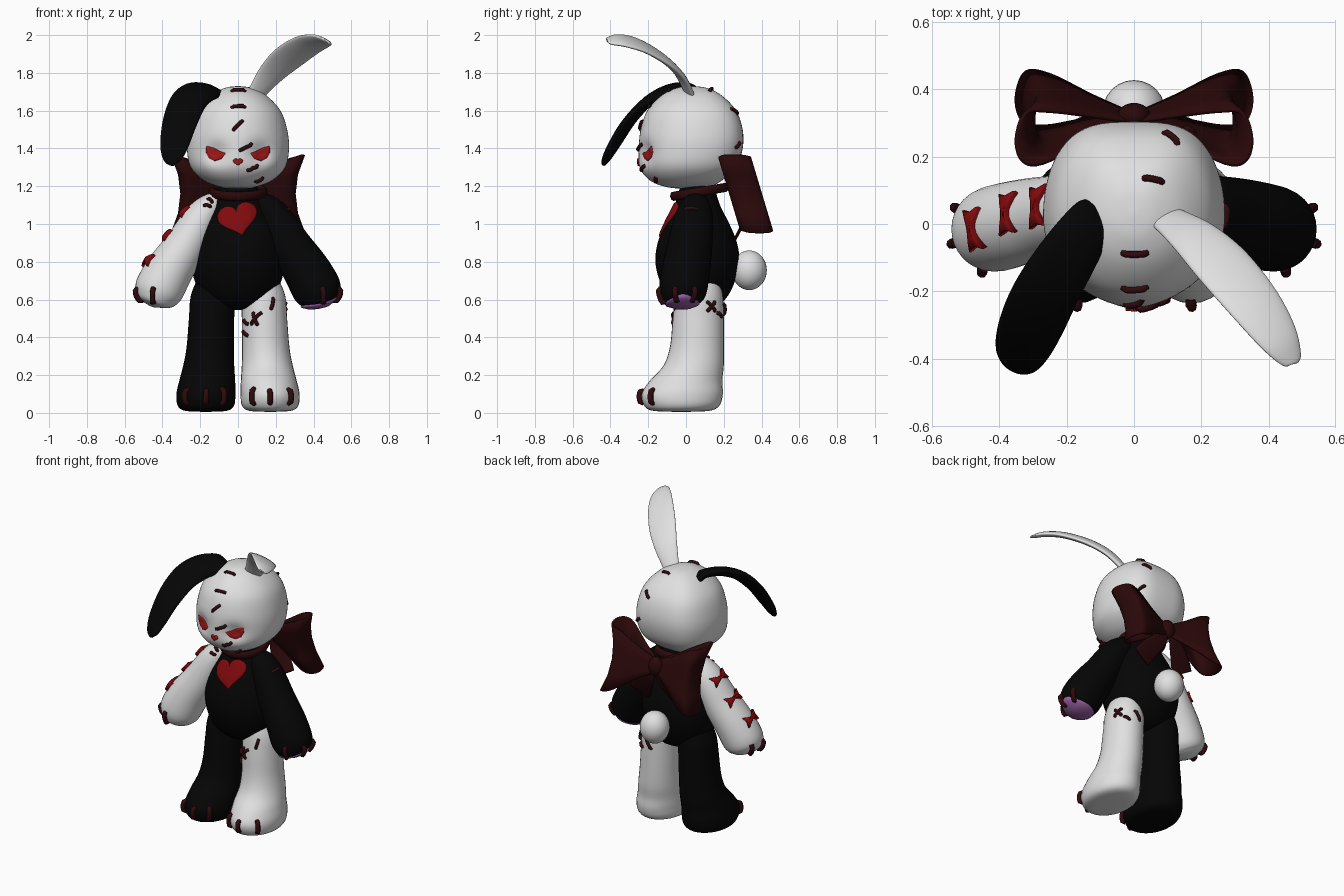
import bpy, bmesh, math
from mathutils import Vector, Matrix
from mathutils.bvhtree import BVHTree

if "Cube" in bpy.data.objects:
    bpy.data.objects.remove(bpy.data.objects["Cube"])


def material(name, r, g, b):
    m = bpy.data.materials.new(name)
    m.use_nodes = True
    m.diffuse_color = (r, g, b, 1)
    bsdf = next(n for n in m.node_tree.nodes if n.type == 'BSDF_PRINCIPLED')
    bsdf.inputs["Base Color"].default_value = (r, g, b, 1)
    bsdf.inputs["Roughness"].default_value = 0.8
    return m


WHITE = material("white plush", .75, .75, .75)
BLACK = material("black plush", .0015, .0015, .0015)
MAROON = material("maroon ribbon", .024, .0025, .003)
THREAD = material("dark thread", .028, .003, .004)
RED = material("red cloth", .22, .003, .004)
EYE = material("red eye", .36, .009, .009)
PURPLE = material("purple pad", .33, .12, .37)


def finish(bm, name, mat):
    """Turn a bmesh into a smooth object and return it with its search tree."""
    bmesh.ops.recalc_face_normals(bm, faces=bm.faces)
    mesh = bpy.data.meshes.new(name)
    tree = BVHTree.FromBMesh(bm)
    bm.to_mesh(mesh)
    bm.free()
    mesh.materials.append(mat)
    mesh.shade_smooth()
    ob = bpy.data.objects.new(name, mesh)
    bpy.context.collection.objects.link(ob)
    return ob, tree


def spline(rows, steps=5):
    """Smooth curve through rows of numbers of any width."""
    out = []
    for i in range(len(rows) - 1):
        a, b, c, d = (rows[max(i - 1, 0)], rows[i], rows[i + 1], rows[min(i + 2, len(rows) - 1)])
        for k in range(steps):
            t = k / steps
            out.append([q + .5 * t * (r - p + t * (2 * p - 5 * q + 4 * r - s + t * (3 * (q - r) + s - p)))
                        for p, q, r, s in zip(a, b, c, d)])
    return out + [list(rows[-1])]


def loft(name, rows, mat, side=(1, 0, 0), flat=False, square=1.0, flip=1, shape=None, n=32):
    """Rows are x, y, z, half width along side, half depth."""
    rows = spline(rows)
    pts = [Vector((r[0] * flip, r[1], r[2])) for r in rows]
    side = Vector((side[0] * flip, side[1], side[2]))
    bm = bmesh.new()
    rings = []
    for i, p in enumerate(pts):
        t = Vector((0, 0, 1)) if flat else (pts[min(i + 1, len(pts) - 1)] - pts[max(i - 1, 0)]).normalized()
        w = (side - t * side.dot(t)).normalized()
        d = t.cross(w)
        ring = []
        for k in range(n):
            c, s = math.cos(math.tau * k / n), math.sin(math.tau * k / n)
            if s > 0:
                c = math.copysign(abs(c) ** square, c)
            co = p + w * c * max(rows[i][3], .002) + d * s * max(rows[i][4], .002)
            ring.append(bm.verts.new(shape(co) if shape else co))
        rings.append(ring)
    for a, b in zip(rings, rings[1:]):
        for k in range(n):
            bm.faces.new((a[k], a[(k + 1) % n], b[(k + 1) % n], b[k]))
    bm.faces.new(rings[0])
    bm.faces.new(rings[-1])
    return finish(bm, name, mat)


def patch(name, tree, center, normal, u, outline, mat, lift=.008):
    """Raised plate with a 2D outline, laid on a surface."""
    c, n, u = Vector(center), Vector(normal).normalized(), Vector(u)
    u = (u - n * u.dot(n)).normalized()
    v = n.cross(u)

    def place(a, b, h):
        o = c + u * a + v * b
        hit = tree.ray_cast(o + n * .5, -n)
        if hit[0] is None:
            hit = tree.find_nearest(o)
        return hit[0] + hit[1] * h
    bm = bmesh.new()
    rings = [[bm.verts.new(place(a * s, b * s, h)) for a, b in outline]
             for s, h in ((1, -.008), (1, lift * .6), (.92, lift), (.5, lift))]
    count = len(outline)
    mid = bm.verts.new(place(0, 0, lift))
    for k in range(count):
        j = (k + 1) % count
        for p, q in zip(rings, rings[1:]):
            bm.faces.new((p[k], p[j], q[j], q[k]))
        bm.faces.new((rings[-1][k], rings[-1][j], mid))
    return finish(bm, name, mat)[0]


def stitches(name, tree, pairs, radius=.01):
    """Short threads running over a surface between pairs of points."""
    cu = bpy.data.curves.new(name, 'CURVE')
    cu.dimensions, cu.bevel_depth, cu.bevel_resolution, cu.use_fill_caps = '3D', radius, 2, True
    for a, b in pairs:
        sp = cu.splines.new('POLY')
        sp.points.add(6)
        for k, pt in enumerate(sp.points):
            co, no = tree.find_nearest(Vector(a).lerp(Vector(b), k / 6))[:2]
            co = co + no * radius * (.7 if 0 < k < 6 else -.3)
            pt.co = (*co, 1)
    cu.materials.append(THREAD)
    bpy.context.collection.objects.link(bpy.data.objects.new(name, cu))


def dent(co):
    """Shallow eye sockets in the front of the head."""
    if co.y < 0:
        co.y += .035 * math.exp(-((abs(co.x) - .118) ** 2 + (co.z - 1.375) ** 2) / .003)
    return co


# Head and torso
head = loft("head", [(0, .02, 1.185, .01, .01), (0, .01, 1.195, .09, .11), (0, 0, 1.23, .18, .19),
                     (0, .01, 1.3, .25, .255), (0, .025, 1.4, .27, .275), (0, .03, 1.5, .26, .27),
                     (0, .03, 1.6, .225, .235), (0, .03, 1.68, .15, .16), (0, .03, 1.72, .07, .08),
                     (0, .03, 1.73, .01, .01)], WHITE, flat=True, square=.62, shape=dent, n=64)[1]
torso = loft("torso", [(0, .06, .545, .01, .01), (0, .06, .558, .09, .09), (0, .06, .61, .175, .155),
                       (0, .06, .7, .23, .2), (0, .06, .8, .245, .222), (0, .06, .9, .235, .21),
                       (0, .06, 1, .205, .17), (0, .06, 1.1, .15, .12), (0, .06, 1.2, .1, .09)],
             BLACK, flat=True)[1]

# Limbs, mirrored with swapped colours
arm_rows = [(.1, .05, 1.15, .03, .04), (.14, .05, 1.1, .07, .08), (.2, .04, 1.02, .095, .105),
            (.28, .02, .88, .112, .12), (.36, 0, .76, .125, .127), (.415, -.015, .66, .13, .127),
            (.438, -.02, .61, .112, .112), (.45, -.02, .58, .075, .08), (.456, -.02, .562, .01, .01)]
leg_rows = [(.17, -.025, .006, .03, .05), (.17, -.025, .012, .115, .155), (.17, -.022, .04, .15, .2),
            (.17, -.02, .1, .156, .215), (.163, 0, .17, .148, .192), (.155, .04, .25, .135, .16),
            (.147, .058, .35, .125, .143), (.14, .065, .5, .12, .135), (.135, .07, .62, .115, .125),
            (.13, .07, .72, .08, .1)]
arms, legs = {}, {}
for tag, f, arm_mat, leg_mat in (("left", 1, BLACK, WHITE), ("right", -1, WHITE, BLACK)):
    arms[f] = loft(tag + "_arm", arm_rows, arm_mat, flip=f)[1]
    legs[f] = loft(tag + "_leg", leg_rows, leg_mat, flat=True, flip=f)[1]
    around = [(math.cos(math.radians(a)), math.sin(math.radians(a))) for a in (-80, -20, 30)]
    stitches(tag + "_hand_claws", arms[f],
             [((f * (.43 + .12 * c), .13 * s - .015, .66), (f * (.435 + .1 * c), .11 * s - .015, .57))
              for c, s in around], .015)
    stitches(tag + "_toe_claws", legs[f],
             [((f * x, y, .14), (f * x, y, .035)) for x, y in ((.065, -.21), (.17, -.27), (.295, -.2))], .015)

# Ears and round tail
loft("left_ear", [(.08, .025, 1.66, .05, .018), (.11, .01, 1.71, .055, .02), (.18, -.04, 1.8, .075, .02),
                  (.265, -.125, 1.88, .09, .02), (.36, -.24, 1.945, .085, .019), (.43, -.34, 1.97, .066, .017),
                  (.47, -.405, 1.967, .035, .01), (.475, -.415, 1.966, .01, .004)], WHITE, side=(.14, .09, -.09))
loft("right_ear", [(-.11, .02, 1.68, .065, .025), (-.14, -.01, 1.705, .08, .028), (-.2, -.1, 1.7, .095, .03),
                   (-.26, -.2, 1.65, .1, .03), (-.305, -.3, 1.545, .096, .028), (-.335, -.38, 1.42, .08, .024),
                   (-.345, -.425, 1.34, .05, .016), (-.345, -.44, 1.31, .01, .006)],
     BLACK, side=(.08, -.05, -.04))


def ball(name, loc, scale, mat):
    bm = bmesh.new()
    bmesh.ops.create_uvsphere(bm, u_segments=24, v_segments=16, radius=1,
                              matrix=Matrix.Translation(loc) @ Matrix.Diagonal((*scale, 1)))
    return finish(bm, name, mat)


ball("tail", (0, .335, .755), (.093, .093, .105), WHITE)

# Neck ribbon with a large bow on the back
bpy.ops.mesh.primitive_torus_add(location=(0, .07, 1.17), rotation=(.17, 0, 0), major_segments=40,
                                 minor_segments=10, major_radius=.138, minor_radius=.018)
collar = bpy.context.object
collar.name = "neck_ribbon"
collar.scale.z = 1.4
collar.data.materials.append(MAROON)
collar.data.shade_smooth()
ball("bow_knot", (0, .32, 1.16), (.05, .04, .065), MAROON)
for tag, f in (("left", 1), ("right", -1)):
    loop = spline([(0, .32, .04), (.12, .355, .1), (.25, .395, .18), (.325, .395, .2), (.355, .315, .205),
                   (.335, .245, .2), (.27, .23, .18), (.12, .28, .1), (0, .31, .04)])
    bm = bmesh.new()
    grid = [[bm.verts.new((f * x * (.86 + .14 * v * v), y - .06 * v * h / .2, 1.16 + v * h))
             for v in (-1, -.5, 0, .5, 1)] for x, y, h in loop]
    for a, b in zip(grid, grid[1:]):
        for k in range(4):
            bm.faces.new((a[k], a[k + 1], b[k + 1], b[k]))
    ob = finish(bm, tag + "_bow_loop", MAROON)[0]
    ob.modifiers.new("cloth", 'SOLIDIFY').thickness = .012
    loft(tag + "_bow_tail", [(.02, .33, 1.15, .025, .008), (.06, .325, 1.07, .05, .008),
                             (.12, .295, .99, .068, .008), (.16, .265, .93, .075, .008)], MAROON, flip=f, n=16)
    # Slanted eyes
    eye = [(-.052, 0), (-.02, .012), (.015, .03), (.048, .038), (.05, .005), (.035, -.025), (.005, -.042),
           (-.03, -.03)]
    patch(tag + "_eye", head, (f * .118, -.25, 1.375), (0, -1, 0), (1, 0, 0),
          [(a * f, b) for a, b in eye], EYE)

# Heart patch, nose, palm pad and arm bows
heart = []
for k in range(40):
    t = math.tau * k / 40
    heart.append((16 * math.sin(t) ** 3,
                  13 * math.cos(t) - 4 * math.cos(2 * t) - 2 * math.cos(3 * t) - math.cos(4 * t)))
patch("heart_patch", torso, (0, -.1, 1.03), (0, -1, 0), (1, 0, .25),
      [(a * .0066, b * .0063) for a, b in heart], RED, .009)
patch("nose", head, (0, -.25, 1.33), (0, -1, 0), (1, 0, 0),
      [(a * .0016, b * .0014) for a, b in heart], EYE, .009)
patch("left_palm_pad", arms[1], (.425, -.02, .56), (-.25, 0, -1), (1, 0, 0),
      [(.09 * math.cos(k * math.tau / 24), .09 * math.sin(k * math.tau / 24)) for k in range(24)], PURPLE)
tie = [(.012, .01), (.058, .036), (.048, 0), (.058, -.036), (.012, -.01)]
tie += [(-a, -b) for a, b in tie]
for i, spot in enumerate([(-.29, .05, 1.06), (-.385, .03, .94), (-.48, -.015, .81)]):
    patch("arm_bow_%d" % (i + 1), arms[-1], spot, (-.8, 0, .6), (.25, -1, 0), tie, RED, .02)

# Decorative threads
stitches("head_stitches", head, [
    ((-.035, -.09, 1.71), (.04, -.09, 1.71)), ((-.035, -.2, 1.625), (.04, -.2, 1.63)),
    ((-.025, -.25, 1.5), (.025, -.24, 1.55)), ((.01, -.26, 1.39), (.08, -.25, 1.42)),
    ((.055, -.25, 1.275), (.115, -.24, 1.31)), ((.1, -.17, 1.2), (.14, -.17, 1.23)),
    ((.03, .14, 1.72), (.09, .13, 1.72)), ((.09, .27, 1.58), (.13, .24, 1.61)),
    ((.16, .3, 1.43), (.2, .29, 1.4))])
stitches("leg_stitches", legs[1], [
    ((.175, -.06, .55), (.195, -.06, .61)), ((.06, -.06, .47), (.125, -.06, .53)),
    ((.075, -.06, .53), (.105, -.06, .465)), ((.01, -.01, .49), (.04, -.04, .47)),
    ((.01, .0, .43), (.04, -.04, .41)), ((.27, .12, .54), (.25, .17, .59)),
    ((.27, .12, .59), (.25, .17, .54)), ((.12, .21, .52), (.16, .21, .58)), ((.2, .2, .51), (.23, .18, .53))])
stitches("shoulder_stitches", arms[-1], [
    ((-.14, -.06, 1.1), (-.18, -.07, 1.12)), ((-.13, -.05, 1.13), (-.16, -.04, 1.16))])
stitches("left_shoulder_stitches", arms[1], [((.25, 0, 1.06), (.25, .05, 1.06))])
